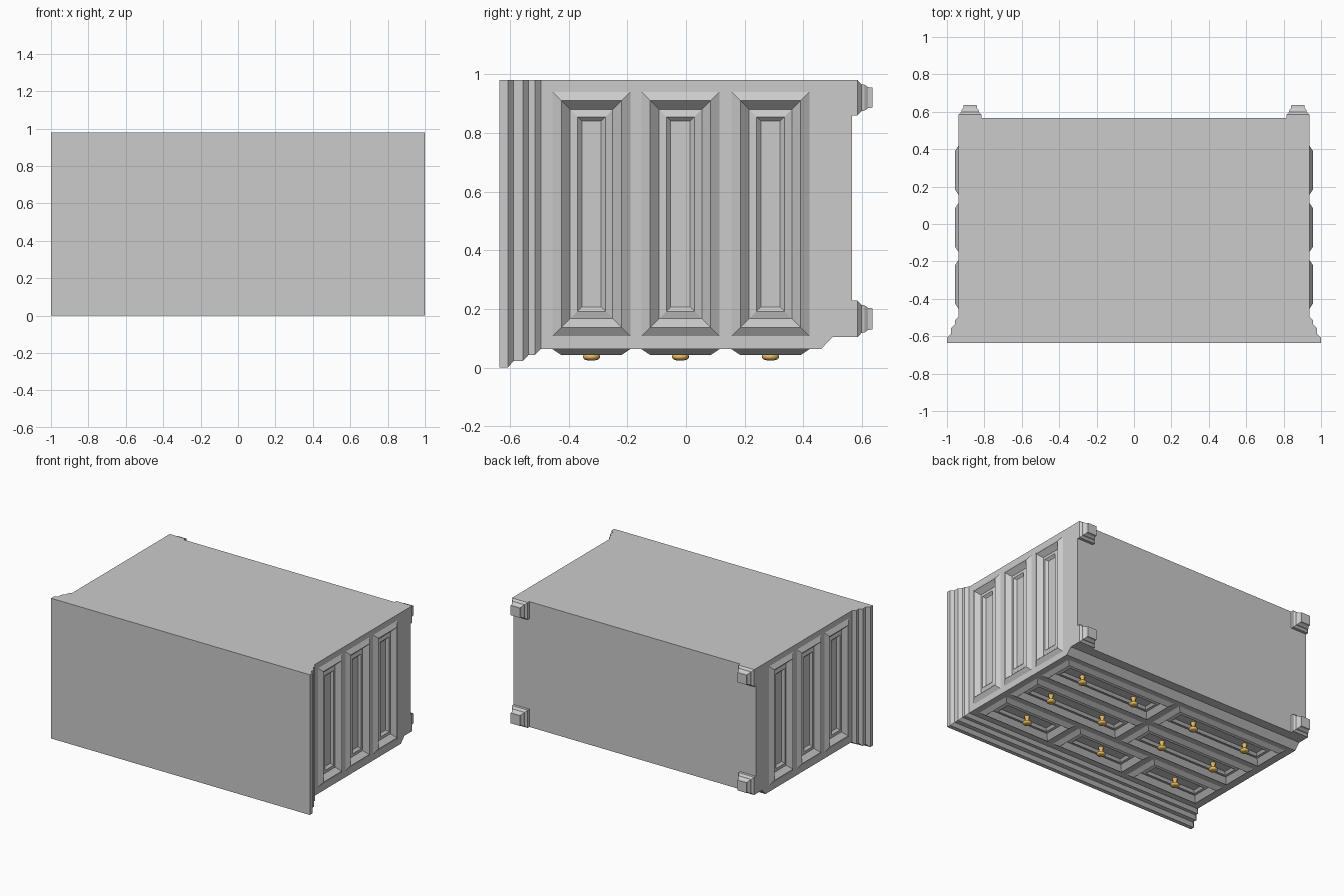
import bpy, bmesh, math
from mathutils import Vector

if "Cube" in bpy.data.objects:
    bpy.data.objects.remove(bpy.data.objects["Cube"])

HALF, FRONT, BACK = 0.937, 0.063, 0.98      # carcass half width, drawer plane, back plane
ROWS = [(-0.455, -0.19), (-0.152, 0.114), (0.155, 0.421)]
MOULD = [(0, 0), (0.03, 0.02), (0.06, -0.012), (0.085, -0.005), (0.10, -0.02)]


def finish(bm, name, mat=None):
    me = bpy.data.meshes.new(name)
    bm.to_mesh(me)
    bm.free()
    ob = bpy.data.objects.new(name, me)
    bpy.context.collection.objects.link(ob)
    if mat:
        me.materials.append(mat)
    return ob


def loft(bm, rings):
    """Skin a stack of rectangles given as (y, x0, x1, z0, z1) and cap the ends."""
    loops = [[bm.verts.new(p) for p in ((a, y, c), (b, y, c), (b, y, d), (a, y, d))]
             for y, a, b, c, d in rings]
    for p, q in zip(loops, loops[1:]):
        for i in range(4):
            j = (i + 1) % 4
            bm.faces.new((p[i], p[j], q[j], q[i]))
    bm.faces.new(loops[0])
    bm.faces.new(loops[-1])
    bmesh.ops.recalc_face_normals(bm, faces=bm.faces)


def panel(bm, place, out, u0, u1, v0, v1):
    """Moulded panel: nested rectangles at changing height, closed by a flat field."""
    loops = []
    for k, h in MOULD:
        pts = ((u0 + k, v0 + k), (u1 - k, v0 + k), (u1 - k, v1 - k), (u0 + k, v1 - k))
        loops.append([bm.verts.new(place(u, v, h)) for u, v in pts])
    faces = [bm.faces.new(loops[-1])]
    for p, q in zip(loops, loops[1:]):
        for i in range(4):
            j = (i + 1) % 4
            faces.append(bm.faces.new((p[i], p[j], q[j], q[i])))
    for f in faces:
        f.normal_update()
        if f.normal.dot(Vector(out)) < 0:
            f.normal_flip()


def pocket(bm, place, u0, u1, v0, v1):
    """Cutter box behind a panel so its field can sink into the carcass."""
    k = 0.04
    a, b = Vector(place(u0 + k, v0 + k, -0.035)), Vector(place(u1 - k, v1 - k, 0.03))
    new = bmesh.ops.create_cube(bm, size=1)["verts"]
    for v in new:
        v.co = Vector([(a[i] + b[i]) / 2 + v.co[i] * abs(b[i] - a[i]) for i in range(3)])


# Carcass with stepped top moulding and chamfered front base
bm = bmesh.new()
steps = [(-0.635, 0), (-0.607, 0), (-0.588, 0.022), (-0.556, 0.022), (-0.537, 0.043),
         (-0.515, 0.043), (-0.495, 0.063)]
rings = [(y, -1 + o, 1 - o, o, BACK) for y, o in steps]
rings += [(y, -HALF, HALF, z, BACK) for y, z in ((0.46, FRONT), (0.50, 0.104), (0.566, 0.104))]
loft(bm, rings)
carcass = finish(bm, "carcass")

# Drawer fronts (two rows of two, one row of three) and side panels
drawers, sides, cut = bmesh.new(), bmesh.new(), bmesh.new()
knob_spots = []


def on_front(u, v, h):
    return (u, v, FRONT - h)


for row, (y0, y1) in enumerate(ROWS):
    n = 3 if row == 0 else 2
    gap, edge = 0.04, 0.89
    w = (2 * edge - gap * (n - 1)) / n
    for i in range(n):
        x0 = -edge + i * (w + gap)
        panel(drawers, on_front, (0, 0, -1), x0, x0 + w, y0, y1)
        pocket(cut, on_front, x0, x0 + w, y0, y1)
        for off in ((0,) if n == 3 else (-0.21, 0.21)):
            knob_spots.append((x0 + w / 2 + off, (y0 + y1) / 2))
    for s in (-1, 1):
        def on_side(u, v, h, s=s):
            return (s * (HALF + h), v, u)
        panel(sides, on_side, (s, 0, 0), 0.107, 0.94, y0, y1)
        pocket(cut, on_side, 0.107, 0.94, y0, y1)
finish(drawers, "drawer_fronts")
finish(sides, "side_panels")

# Sink the pockets into the carcass
cutter = finish(cut, "pocket_cutter")
cutter.hide_render = True
mod = carcass.modifiers.new("pockets", "BOOLEAN")
mod.operation, mod.solver, mod.object = "DIFFERENCE", "EXACT", cutter
bpy.context.view_layer.objects.active = carcass
bpy.ops.object.modifier_apply(modifier=mod.name)
bpy.data.objects.remove(cutter)

# Four stepped feet
foot = [(0.55, 0), (0.585, 0), (0.598, 0.014), (0.609, 0.016), (0.62, 0.024), (0.635, 0.026)]
for side, s in (("left", -1), ("right", 1)):
    for end, z0, z1 in (("front", 0.104, 0.228), ("back", 0.86, BACK)):
        x0, x1 = sorted((s * 0.815, s * HALF))
        bm = bmesh.new()
        loft(bm, [(y, x0 + k, x1 - k, z0 + k, z1 - k) for y, k in foot])
        finish(bm, f"foot_{end}_{side}")

# Turned brass knobs
brass = bpy.data.materials.new("brass")
brass.diffuse_color = (0.8, 0.5, 0.12, 1)
brass.use_nodes = True
brass.node_tree.nodes["Principled BSDF"].inputs["Base Color"].default_value = brass.diffuse_color
knob = [(0.018, -0.022), (0.016, -0.014), (0.012, -0.004), (0.013, 0.012), (0.024, 0.017),
        (0.029, 0.023), (0.029, 0.029), (0.024, 0.035), (0.014, 0.038)]
SEG = 16
bm = bmesh.new()
for kx, ky in knob_spots:
    loops = [[bm.verts.new((kx + r * math.cos(2 * math.pi * i / SEG),
                            ky + r * math.sin(2 * math.pi * i / SEG), FRONT - h))
              for i in range(SEG)] for r, h in knob]
    for p, q in zip(loops, loops[1:]):
        for i in range(SEG):
            j = (i + 1) % SEG
            bm.faces.new((p[i], p[j], q[j], q[i]))
    bm.faces.new(loops[0])
    bm.faces.new(loops[-1])
bmesh.ops.recalc_face_normals(bm, faces=bm.faces)
knobs = finish(bm, "drawer_knobs", brass)
bpy.ops.object.select_all(action="DESELECT")
knobs.select_set(True)
bpy.context.view_layer.objects.active = knobs
bpy.ops.object.shade_smooth_by_angle(angle=math.radians(50))
